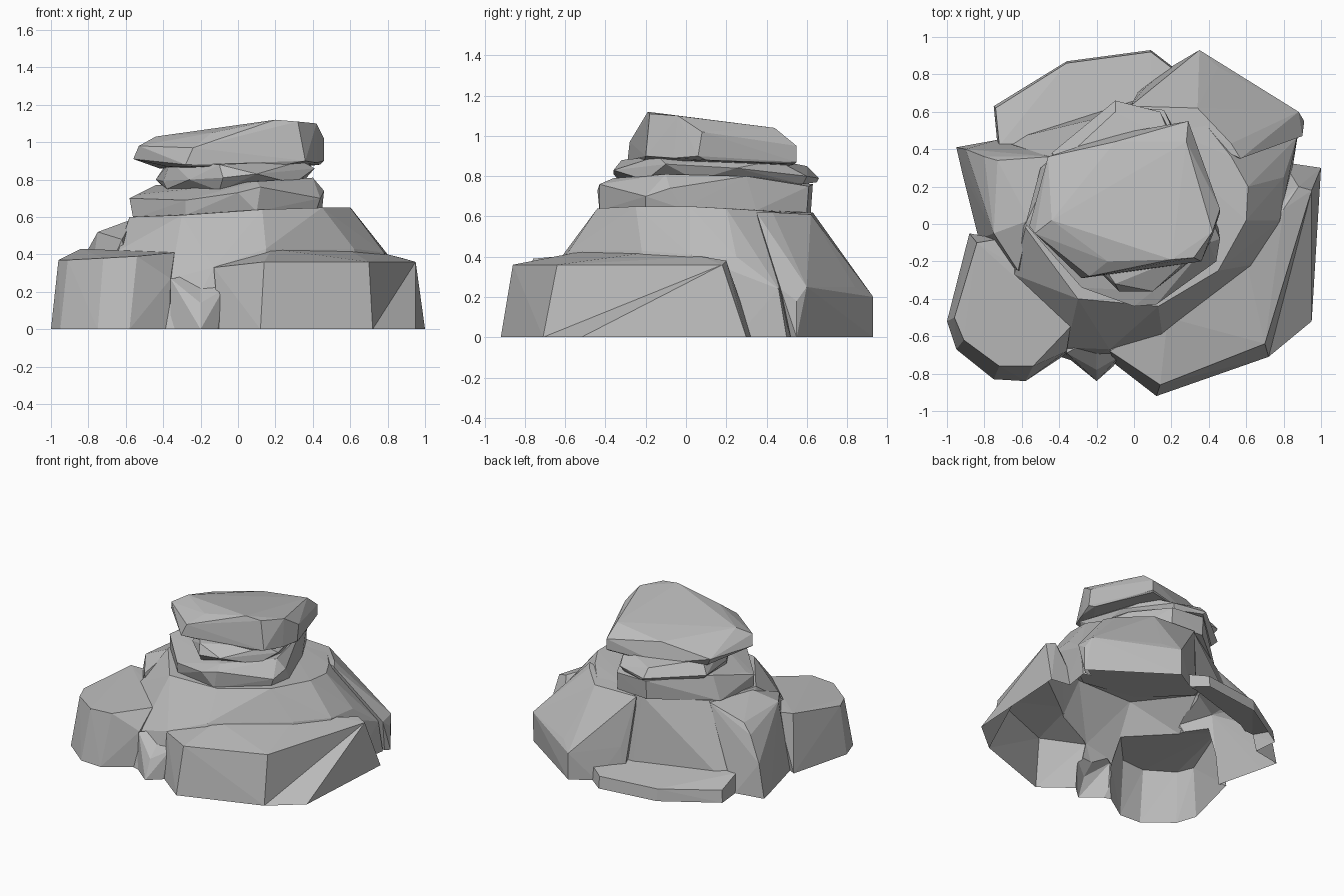
import bpy
import bmesh

# Remove only the default cube
default_cube = bpy.data.objects.get("Cube")
if default_cube:
    bpy.data.objects.remove(default_cube, do_unlink=True)

# One plain stone colour
STONE_COLOUR = (0.5, 0.5, 0.5, 1.0)
stone = bpy.data.materials.new("grey_stone")
stone.use_nodes = True
stone.diffuse_color = STONE_COLOUR
shader = stone.node_tree.nodes["Principled BSDF"]
shader.inputs["Base Color"].default_value = STONE_COLOUR
shader.inputs["Roughness"].default_value = 0.9


def boulder(name, *rings):
    """Faceted stone: the convex hull of a few outline rings of corners."""
    bm = bmesh.new()
    for ring in rings:
        for corner in ring:
            bm.verts.new(corner)
    hull = bmesh.ops.convex_hull(bm, input=bm.verts[:])
    unused = {v for v in hull["geom_interior"] + hull["geom_unused"]
              if isinstance(v, bmesh.types.BMVert)}
    bmesh.ops.delete(bm, geom=list(unused), context="VERTS")
    bmesh.ops.recalc_face_normals(bm, faces=bm.faces[:])
    mesh = bpy.data.meshes.new(name)
    bm.to_mesh(mesh)
    bm.free()
    mesh.materials.append(stone)
    stone_object = bpy.data.objects.new(name, mesh)
    bpy.context.scene.collection.objects.link(stone_object)
    return stone_object


def ground(*corners):
    """Ring of corners resting on the floor."""
    return [(x, y, 0) for x, y in corners]


def merge_stones(target, stones):
    """Fuse stones into the target and remove the spent pieces."""
    for piece in stones:
        union = target.modifiers.new("union", "BOOLEAN")
        union.operation = "UNION"
        union.solver = "EXACT"
        union.object = piece
    bpy.context.view_layer.update()
    depsgraph = bpy.context.evaluated_depsgraph_get()
    fused = bpy.data.meshes.new_from_object(target.evaluated_get(depsgraph))
    target.modifiers.clear()
    target.data = fused
    for piece in stones:
        bpy.data.objects.remove(piece, do_unlink=True)


def open_underside(target):
    """Remove the faces lying on the floor, leaving a shell."""
    bm = bmesh.new()
    bm.from_mesh(target.data)
    floor_faces = [f for f in bm.faces if all(abs(v.co.z) < 0.001 for v in f.verts)]
    bmesh.ops.delete(bm, geom=floor_faces, context="FACES")
    bm.to_mesh(target.data)
    bm.free()


# Central mound: floor outline, ledge outline, plateau
mound = boulder(
    "rock_base",
    ground((-.8, -.1), (-.55, -.66), (-.3, -.74), (.1, -.74), (.7, -.3),
           (.84, .25), (.88, .5), (.3, .68), (0, .67), (-.72, .44)),
    [(-.64, -.27, .42), (-.34, -.53, .42), (-.36, -.66, .27), (-.13, -.67, .33),
     (.15, -.58, .43), (.62, -.22, .43), (.78, .02, .41), (.8, .25, .4),
     (.87, .46, .24)],
    [(-.58, -.02, .6), (-.3, -.4, .61), (.13, -.44, .64), (.45, -.25, .65),
     (.6, .02, .65), (.61, .2, .64), (.52, .36, .63), (.33, .6, .61),
     (-.05, .6, .62), (-.45, .36, .6)])

# Wide front boulder on the left, with a sloping shelf and a sharp toe
left_boulder = boulder(
    "left_boulder",
    ground((.12, -.92), (.72, -.71), (1, .3), (.8, .33), (-.1, -.75), (.3, 0)),
    [(.14, -.86, .36), (.7, -.64, .36), (.95, .18, .36), (-.13, -.68, .33),
     (-.09, -.71, .21)],
    [(.18, -.5, .43), (.6, -.2, .42), (.8, .08, .4), (.88, .2, .38)])
left_toe = boulder(
    "left_toe",
    ground((.72, -.71), (.95, -.52), (1, .3), (.7, 0)),
    [(.95, .18, .36)])

# Rounded front boulder on the right, running into the mound
right_boulder = boulder(
    "right_boulder",
    ground((-1, -.52), (-.95, -.67), (-.75, -.83), (-.58, -.84), (-.37, -.7),
           (-.4, -.3), (-.88, -.05)),
    [(-.96, -.5, .37), (-.91, -.62, .37), (-.72, -.76, .38), (-.54, -.76, .39),
     (-.36, -.68, .27)],
    [(-.84, -.1, .43), (-.72, -.08, .42), (-.6, -.25, .42), (-.34, -.55, .41)])

# Buttress on the right flank
right_buttress = boulder(
    "right_buttress",
    ground((-.95, .41), (-.92, .28), (-.83, -.08), (-.5, -.2), (-.5, .4),
           (-.73, .45)),
    [(-.9, .4, .25), (-.8, .36, .43), (-.73, .34, .5), (-.75, -.05, .52),
     (-.62, -.25, .48)],
    [(-.56, .02, .59), (-.45, .36, .59)])

# Steep shoulder at the back left
back_shoulder = boulder(
    "back_shoulder",
    ground((.91, .55), (.35, .93), (.18, .83), (.03, .72), (.1, .5), (.88, .52)),
    [(.91, .55, .18), (.88, .6, .25), (.45, .84, .25), (.35, .93, .2),
     (.9, .47, .24), (.19, .82, .2), (.05, .72, .25)],
    [(.57, .35, .62), (.52, .43, .62), (.34, .62, .61), (-.02, .63, .62)])

# Low slab at the back and the small wedge stones at the front
back_slab = boulder(
    "back_slab",
    ground((-.75, .63), (-.36, .87), (.09, .93), (.22, .83), (.1, .5),
           (-.73, .42)),
    [(-.74, .62, .09), (-.36, .86, .09), (.09, .92, .09), (.22, .82, .1),
     (.1, .5, .16), (-.72, .42, .14)])
wedge_right = boulder(
    "wedge_right",
    ground((-.36, -.71), (-.2, -.84), (-.2, -.5), (-.4, -.5)),
    [(-.36, -.69, .27), (-.2, -.78, .14), (-.2, -.6, .3)])
wedge_left = boulder(
    "wedge_left",
    ground((-.2, -.84), (-.11, -.76), (0, -.6), (-.2, -.5)),
    [(-.2, -.78, .14), (-.08, -.71, .21), (-.2, -.6, .3)])

merge_stones(mound, [left_boulder, left_toe, right_boulder, right_buttress,
                     back_shoulder, back_slab, wedge_right, wedge_left])
open_underside(mound)

# Lower stacked slab, thin at its right end
boulder(
    "lower_slab",
    [(-.56, -.02, .59), (-.28, -.33, .61), (.1, -.43, .63), (.42, -.2, .64),
     (.45, -.02, .64), (.3, .35, .63), (.16, .6, .62), (-.1, .62, .62),
     (-.5, .3, .59)],
    [(-.58, 0, .7), (-.54, .04, .72), (-.28, -.34, .69), (0, -.44, .73),
     (.12, -.43, .76), (.44, -.2, .7), (.46, -.08, .74)],
    [(.1, -.36, .79), (.4, -.1, .81), (.3, .3, .8), (.16, .61, .75),
     (-.1, .63, .76), (-.44, .3, .77)])

# Middle stacked slab
boulder(
    "middle_slab",
    [(-.38, .05, .75), (-.1, -.3, .74), (.3, -.2, .78), (.34, .05, .78),
     (.12, .58, .76), (-.08, .65, .77), (-.4, .36, .76)],
    [(-.4, .08, .79), (-.26, -.18, .8), (-.08, -.36, .81), (.1, -.36, .83),
     (.41, -.1, .86), (.32, .25, .84), (.14, .6, .8), (-.1, .66, .79),
     (-.44, .38, .8)],
    [(-.36, .05, .9), (-.1, -.32, .88), (.34, -.14, .9), (.2, .45, .88),
     (-.1, .6, .85), (-.38, .34, .89)])

# Heavy capstone, highest toward the front left
boulder(
    "capstone",
    [(-.46, .02, .9), (-.38, -.13, .87), (-.26, -.27, .87), (.2, -.21, .87),
     (.42, -.06, .89), (.44, .1, .88), (.28, .54, .86), (-.1, .48, .84),
     (-.42, .34, .86)],
    [(-.56, -.01, .91), (-.53, -.05, .98), (-.28, -.29, .88), (-.24, -.28, .97),
     (.36, -.2, .9), (.46, .06, .9), (.46, .08, 1.02), (.29, .55, .87),
     (.29, .55, .95), (-.46, .36, .92)],
    [(-.44, .02, 1.03), (-.14, -.2, 1.05), (.2, -.19, 1.12), (.32, -.18, 1.11),
     (.42, -.04, 1.1), (.28, .44, 1.04), (-.1, .44, .99)])
